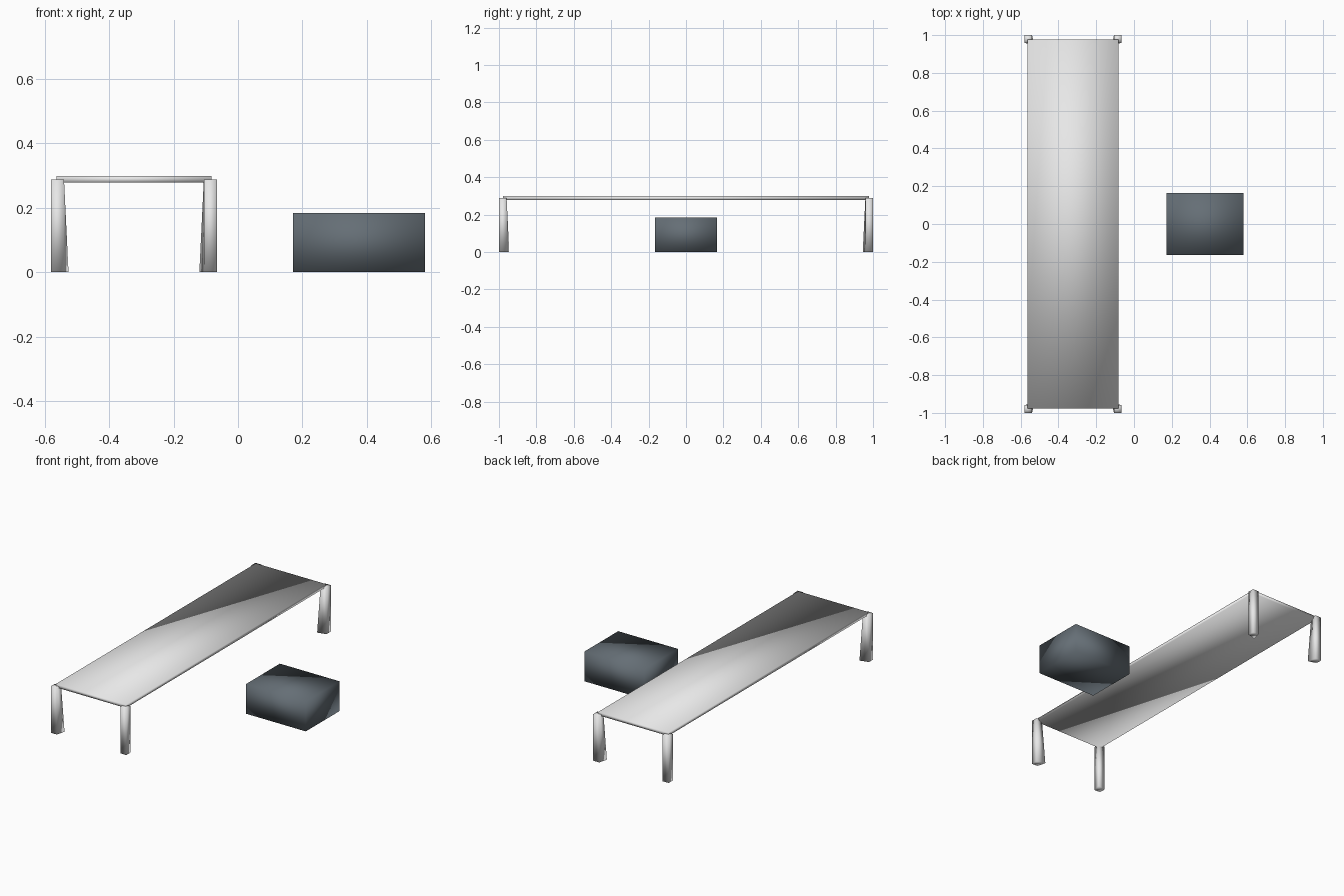
import bpy
import bmesh

default = bpy.data.objects.get("Cube")
if default:
    bpy.data.objects.remove(default, do_unlink=True)


def make_material(name, colour):
    mat = bpy.data.materials.new(name)
    mat.use_nodes = True
    mat.diffuse_color = colour
    mat.node_tree.nodes["Principled BSDF"].inputs["Base Color"].default_value = colour
    return mat


pale_grey = make_material("pale grey", (0.8, 0.8, 0.8, 1))
slate = make_material("dark slate", (0.13, 0.157, 0.18, 1))


def make_box(name, low, high, mat, edit=None):
    """Smooth-shaded box between two corners, with an optional vertex edit."""
    bm = bmesh.new()
    bmesh.ops.create_cube(bm, size=1)
    for v in bm.verts:
        v.co = [l + (c + 0.5) * (h - l) for l, h, c in zip(low, high, v.co)]
    if edit:
        edit(bm)
    bmesh.ops.recalc_face_normals(bm, faces=bm.faces)
    for f in bm.faces:
        f.smooth = True
    mesh = bpy.data.meshes.new(name)
    bm.to_mesh(mesh)
    bm.free()
    mesh.materials.append(mat)
    obj = bpy.data.objects.new(name, mesh)
    bpy.context.collection.objects.link(obj)
    return obj


# Thin long table top
TABLE_X = -0.323
make_box("table_top", (TABLE_X - 0.24, -0.978, 0.278),
         (TABLE_X + 0.24, 0.978, 0.298), pale_grey)

# Four legs, each with its inner bottom corner pulled towards the table centre
LEG = 0.041
for end, sy in (("front", -1), ("back", 1)):
    for side, sx in (("right", -1), ("left", 1)):
        xs = sorted((TABLE_X + sx * 0.258, TABLE_X + sx * (0.258 - LEG)))
        ys = sorted((sy, sy * (1 - LEG)))

        def flare(bm):
            foot = [v for v in bm.verts if v.co.z < 0.1]
            inner = min(foot, key=lambda v: abs(v.co.x - TABLE_X) + abs(v.co.y))
            inner.co.x -= sx * 0.014
            inner.co.y -= sy * 0.014

        make_box(f"{end}_{side}_leg", (xs[0], ys[0], 0),
                 (xs[1], ys[1], 0.288), pale_grey, flare)

# Low block beside the table
make_box("side_block", (0.171, -0.165, 0), (0.58, 0.165, 0.184), slate)
